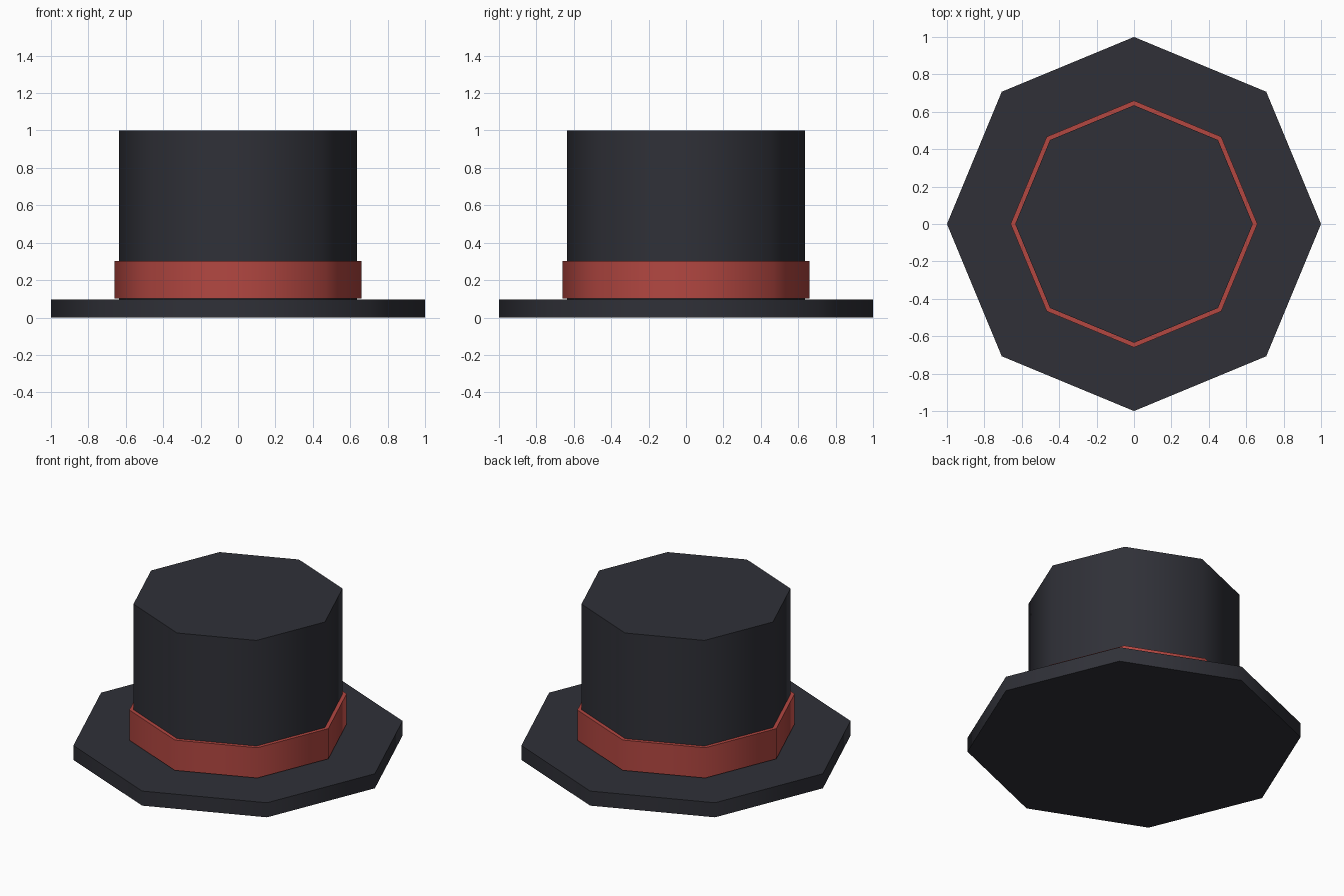
import bpy
import math

cube = bpy.data.objects.get("Cube")
if cube:
    bpy.data.objects.remove(cube, do_unlink=True)


def make_material(name, color):
    mat = bpy.data.materials.new(name)
    mat.use_nodes = True
    mat.diffuse_color = color
    bsdf = next(n for n in mat.node_tree.nodes if n.type == 'BSDF_PRINCIPLED')
    bsdf.inputs["Base Color"].default_value = color
    bsdf.inputs["Roughness"].default_value = 0.8
    return mat


def octagon(name, radius, bottom, top, mat):
    """Eight-sided prism with corners on the axes, smooth round the sides."""
    bpy.ops.mesh.primitive_cylinder_add(
        vertices=8, radius=radius, depth=top - bottom,
        location=(0, 0, (bottom + top) / 2))
    obj = bpy.context.object
    obj.name = obj.data.name = name
    obj.data.materials.append(mat)
    bpy.ops.object.shade_smooth_by_angle(angle=math.radians(60))
    return obj


felt = make_material("charcoal felt", (0.029, 0.030, 0.039, 1))
ribbon = make_material("red ribbon", (0.45, 0.063, 0.053, 1))

# Wide flat brim, tall crown and the ribbon round its foot
octagon("brim", 1.0, 0.0, 0.096, felt)
octagon("crown", 0.635, 0.09, 1.0, felt)
octagon("hat_band", 0.66, 0.103, 0.303, ribbon)
